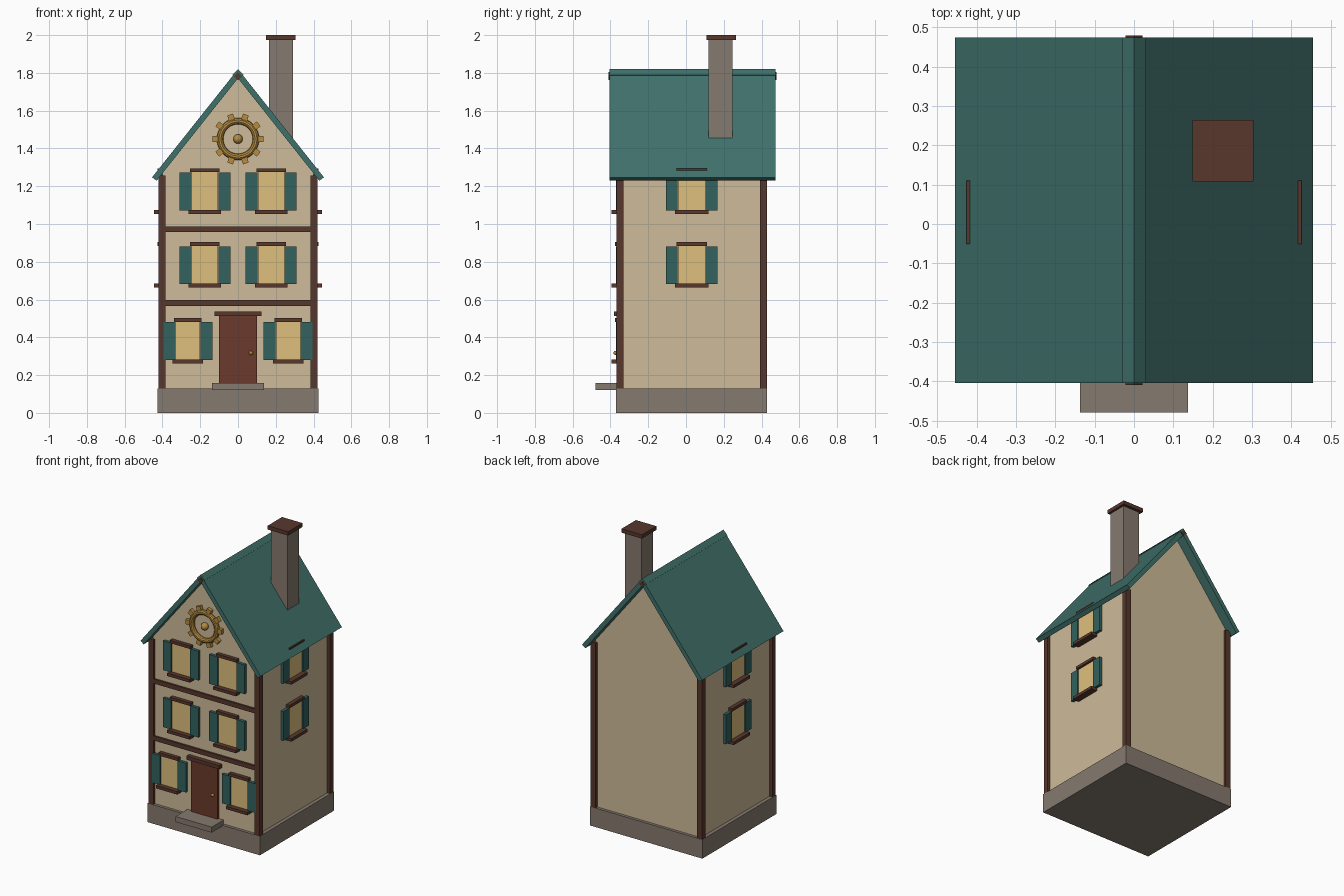
import bpy, math
from mathutils import Matrix, Vector

if "Cube" in bpy.data.objects:
    bpy.data.objects.remove(bpy.data.objects["Cube"])


def material(name, rgb):
    m = bpy.data.materials.new(name)
    m.diffuse_color = [(c / 255) ** 2.2 for c in rgb] + [1]
    m.use_nodes = True
    m.node_tree.nodes["Principled BSDF"].inputs["Base Color"].default_value = m.diffuse_color
    return m


PLASTER = material("plaster", (205, 186, 152))
TIMBER = material("timber", (88, 58, 48))
STONE = material("stone", (132, 121, 110))
ROOF = material("roof_teal", (66, 112, 106))
SHUTTER = material("shutter_teal", (54, 98, 94))
GLASS = material("warm_glass", (222, 190, 124))
DOOR = material("door_red", (106, 60, 48))
BRASS = material("brass", (180, 138, 66))

WALL_X, FRONT, BACK = 0.40, -0.35, 0.41
MID_Y = (FRONT + BACK) / 2


def mesh_object(name, verts, faces, mat, matrix=Matrix()):
    me = bpy.data.meshes.new(name)
    me.from_pydata([matrix @ Vector(v) for v in verts], [], faces)
    me.materials.append(mat)
    ob = bpy.data.objects.new(name, me)
    bpy.context.collection.objects.link(ob)
    return ob


def box(name, x, y, z, mat, matrix=Matrix()):
    """Box from (min, max) pairs on each axis."""
    verts = [(a, b, c) for a in x for b in y for c in z]
    faces = [(0, 1, 3, 2), (4, 6, 7, 5), (0, 4, 5, 1),
             (2, 3, 7, 6), (0, 2, 6, 4), (1, 5, 7, 3)]
    return mesh_object(name, verts, faces, mat, matrix)


def prism(name, profile, y0, y1, mat):
    """Counter-clockwise (seen from the front) x-z profile extruded along y."""
    n = len(profile)
    verts = [(x, y, z) for y in (y0, y1) for x, z in profile]
    faces = [tuple(range(n)), tuple(range(2 * n - 1, n - 1, -1))]
    faces += [(i, i + n, (i + 1) % n + n, (i + 1) % n) for i in range(n)]
    return mesh_object(name, verts, faces, mat)


def finish(name, mat):
    ob = bpy.context.object
    ob.name = name
    ob.data.materials.append(mat)
    bpy.ops.object.shade_smooth_by_angle()
    return ob


# Foundation, gabled walls and door step
box("foundation", (-.425, .425), (-.37, .43), (0, .13), STONE)
prism("walls", [(-WALL_X, .12), (WALL_X, .12), (WALL_X, 1.268), (0, 1.772),
                (-WALL_X, 1.268)], FRONT, BACK, PLASTER)
box("door_step", (-.137, .137), (-.48, -.34), (.12, .158), STONE)

# Corner posts and floor beams
for sx in (-1, 1):
    for label, y in (("front", FRONT), ("back", BACK)):
        cx = sx * .403
        box(f"{label}_corner_post", (cx - .019, cx + .019), (y - .018, y + .018),
            (.13, 1.257), TIMBER)
for z in (.582, .972):
    box("floor_beam", (-.39, .39), (FRONT - .013, FRONT + .01), (z - .015, z + .015), TIMBER)

# Roof, ridge cap and ridge beam
prism("roof", [(0, 1.82), (-.455, 1.247), (-.431, 1.229), (0, 1.771),
               (.431, 1.229), (.455, 1.247)], -.405, .475, ROOF)
for name, r, z, grow, mat in (("ridge_cap", .03, 1.79, 0, ROOF),
                              ("ridge_beam", .021, 1.783, .005, TIMBER)):
    prism(name, [(-r, z), (0, z - r), (r, z), (0, z + r)], -.405 - grow, .475 + grow, mat)

# Chimney
box("chimney", (.165, .29), (.12, .245), (1.40, 1.976), STONE)
box("chimney_cap", (.149, .304), (.108, .264), (1.974, 2.0), TIMBER)


def window(m, u, z, w=.14):
    """Shuttered window on a wall whose outward direction is local -y."""
    h = w / 2
    box("window_glass", (u - h, u + h), (-.012, .01), (z - .105, z + .105), GLASS, m)
    box("window_sill", (u - h - .016, u + h + .016), (-.045, .01), (z - .118, z - .098), TIMBER, m)
    box("window_lintel", (u - h - .008, u + h + .008), (-.026, .01), (z + .102, z + .122), TIMBER, m)
    for s in (-1, 1):
        a, b = sorted((u + s * (h + .002), u + s * (h + .064)))
        box("shutter", (a, b), (-.02, .01), (z - .1, z + .1), SHUTTER, m)


# Windows on the front and both side walls
front = Matrix.Translation((0, FRONT, 0))
for s in (-1, 1):
    window(front, s * .265, .38, .13)
    for z in (.782, 1.172):
        window(front, s * .175, z)
        side = Matrix.Translation((s * WALL_X, MID_Y, 0)) @ Matrix.Rotation(s * math.pi / 2, 4, 'Z')
        window(side, 0, z, .145)

# Door
box("door", (-.1, .1), (FRONT - .015, FRONT + .01), (.15, .515), DOOR)
box("door_lintel", (-.124, .124), (FRONT - .03, FRONT + .01), (.512, .537), TIMBER)
bpy.ops.mesh.primitive_uv_sphere_add(segments=12, ring_count=8, radius=.011,
                                     location=(.068, FRONT - .023, .318))
finish("door_knob", BRASS)

# Gear ornament in the gable
GZ = 1.45
bpy.ops.mesh.primitive_torus_add(major_radius=.095, minor_radius=.017, major_segments=32,
                                 minor_segments=10, location=(0, FRONT - .012, GZ),
                                 rotation=(math.pi / 2, 0, 0))
finish("gear_ring", BRASS)
for i in range(10):
    m = Matrix.Translation((0, FRONT, GZ)) @ Matrix.Rotation(i * math.pi / 5, 4, 'Y')
    box("gear_tooth", (.1, .136), (-.024, .0), (-.016, .016), BRASS, m)
bpy.ops.mesh.primitive_uv_sphere_add(segments=16, ring_count=10, radius=.025,
                                     location=(0, FRONT - .01, GZ))
finish("gear_hub", BRASS)
